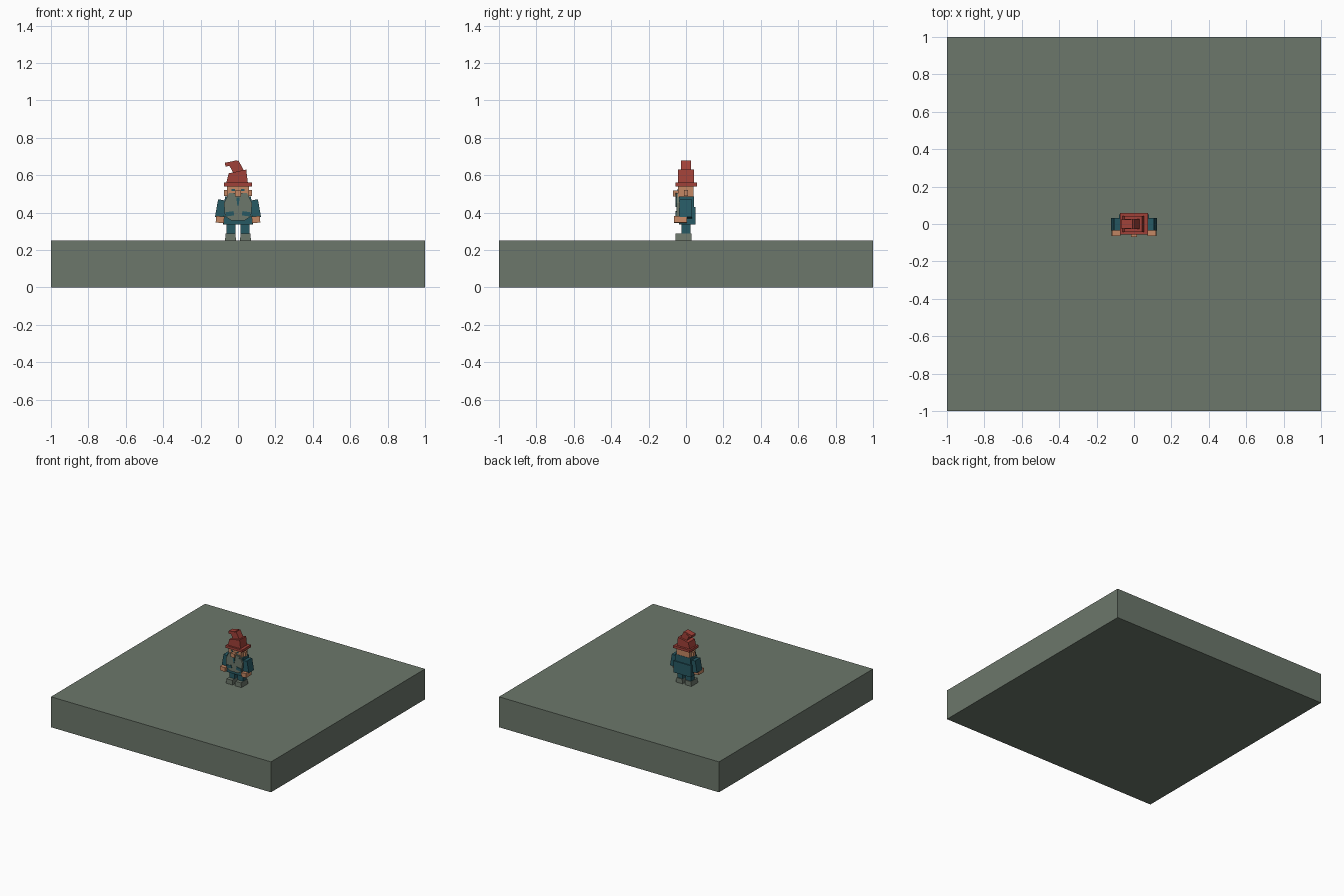
import bpy, bmesh, math
from mathutils import Matrix, Vector

if "Cube" in bpy.data.objects:
    bpy.data.objects.remove(bpy.data.objects["Cube"], do_unlink=True)


def material(name, rgb):
    m = bpy.data.materials.new(name)
    m.use_nodes = True
    m.diffuse_color = (*rgb, 1)
    bsdf = next(n for n in m.node_tree.nodes if n.type == 'BSDF_PRINCIPLED')
    bsdf.inputs["Base Color"].default_value = (*rgb, 1)
    return m


GREY = material("grey green", (0.150, 0.185, 0.147))
RED = material("brick red", (0.352, 0.053, 0.040))
TEAL = material("dark teal", (0.020, 0.100, 0.125))
SKIN = material("skin", (0.546, 0.242, 0.127))


def finish(name, bm, mat):
    bmesh.ops.recalc_face_normals(bm, faces=bm.faces[:])
    me = bpy.data.meshes.new(name)
    bm.to_mesh(me)
    bm.free()
    me.materials.append(mat)
    ob = bpy.data.objects.new(name, me)
    bpy.context.collection.objects.link(ob)
    return ob


def box(name, mat, x, y, z, tilt=0, taper=1):
    """Box from ranges; tilt turns it about y, taper scales its top."""
    size = Vector((x[1] - x[0], y[1] - y[0], z[1] - z[0]))
    mid = Vector((sum(x) / 2, sum(y) / 2, sum(z) / 2))
    bm = bmesh.new()
    bmesh.ops.create_cube(bm, size=1)
    for v in bm.verts:
        if v.co.z > 0:
            v.co.x *= taper
        v.co = Vector(a * b for a, b in zip(v.co, size))
    bm.transform(Matrix.Translation(mid) @ Matrix.Rotation(math.radians(tilt), 4, 'Y'))
    return finish(name, bm, mat)


def plate(name, mat, outline, y0, y1):
    """Front-facing outline in x and z, extruded along y."""
    bm = bmesh.new()
    f = bm.faces.new([bm.verts.new((x, y0, z)) for x, z in outline])
    ext = bmesh.ops.extrude_face_region(bm, geom=[f])["geom"]
    for v in ext:
        if isinstance(v, bmesh.types.BMVert):
            v.co.y = y1
    return finish(name, bm, mat)


def pair(name, mat, x, y, z, tilt=0, taper=1):
    """Same box on the left (+x) and right (-x)."""
    box("left_" + name, mat, x, y, z, tilt, taper)
    box("right_" + name, mat, (-x[1], -x[0]), y, z, -tilt, taper)


# Ground slab
box("ground_slab", GREY, (-1, 1), (-1, 1), (0, 0.25))

# Boots and legs
pair("boot", GREY, (0.01, 0.07), (-0.055, 0.03), (0.25, 0.288), 0, 0.85)
pair("leg", TEAL, (0.014, 0.062), (-0.025, 0.024), (0.285, 0.345))

# Coat with a wider back skirt
box("coat", TEAL, (-0.078, 0.078), (-0.038, 0.042), (0.335, 0.485), 0, 0.9)
box("coat_skirt", TEAL, (-0.08, 0.08), (0.03, 0.05), (0.335, 0.43))

# Sleeves and hands
pair("sleeve", TEAL, (0.07, 0.115), (-0.035, 0.032), (0.372, 0.468), -10)
pair("hand", SKIN, (0.074, 0.118), (-0.064, 0.005), (0.345, 0.38), -5)

# Beard, pockets and tie on the front
plate("beard", GREY, [(-0.048, 0.505), (0.048, 0.505), (0.075, 0.45), (0.07, 0.38),
                      (0.035, 0.358), (-0.035, 0.358), (-0.07, 0.38), (-0.075, 0.45)],
      -0.05, -0.03)
pair("pocket", TEAL, (0.022, 0.066), (-0.055, -0.048), (0.382, 0.405), 8)
plate("tie", TEAL, [(-0.008, 0.482), (0.008, 0.482), (0.006, 0.45), (0, 0.43), (-0.006, 0.45)],
      -0.055, -0.048)

# Head with ears, nose, eyes and moustache
box("head", SKIN, (-0.058, 0.058), (-0.042, 0.04), (0.478, 0.55))
pair("ear", SKIN, (0.055, 0.076), (-0.012, 0.012), (0.49, 0.522))
box("nose", SKIN, (-0.017, 0.017), (-0.07, -0.038), (0.485, 0.517))
pair("eye", TEAL, (0.017, 0.034), (-0.045, -0.04), (0.516, 0.526))
pair("moustache", GREY, (0.008, 0.05), (-0.055, -0.04), (0.482, 0.502), 12)

# Crooked hat
box("hat_brim", RED, (-0.075, 0.075), (-0.056, 0.06), (0.54, 0.56))
plate("hat_crown", RED, [(-0.064, 0.555), (0.053, 0.555), (0.044, 0.63), (-0.05, 0.61)],
      -0.042, 0.042)
box("hat_fold", RED, (-0.036, 0.02), (-0.027, 0.027), (0.608, 0.67), -28)
box("hat_tip", RED, (-0.069, -0.004), (-0.025, 0.025), (0.652, 0.673), -12)
